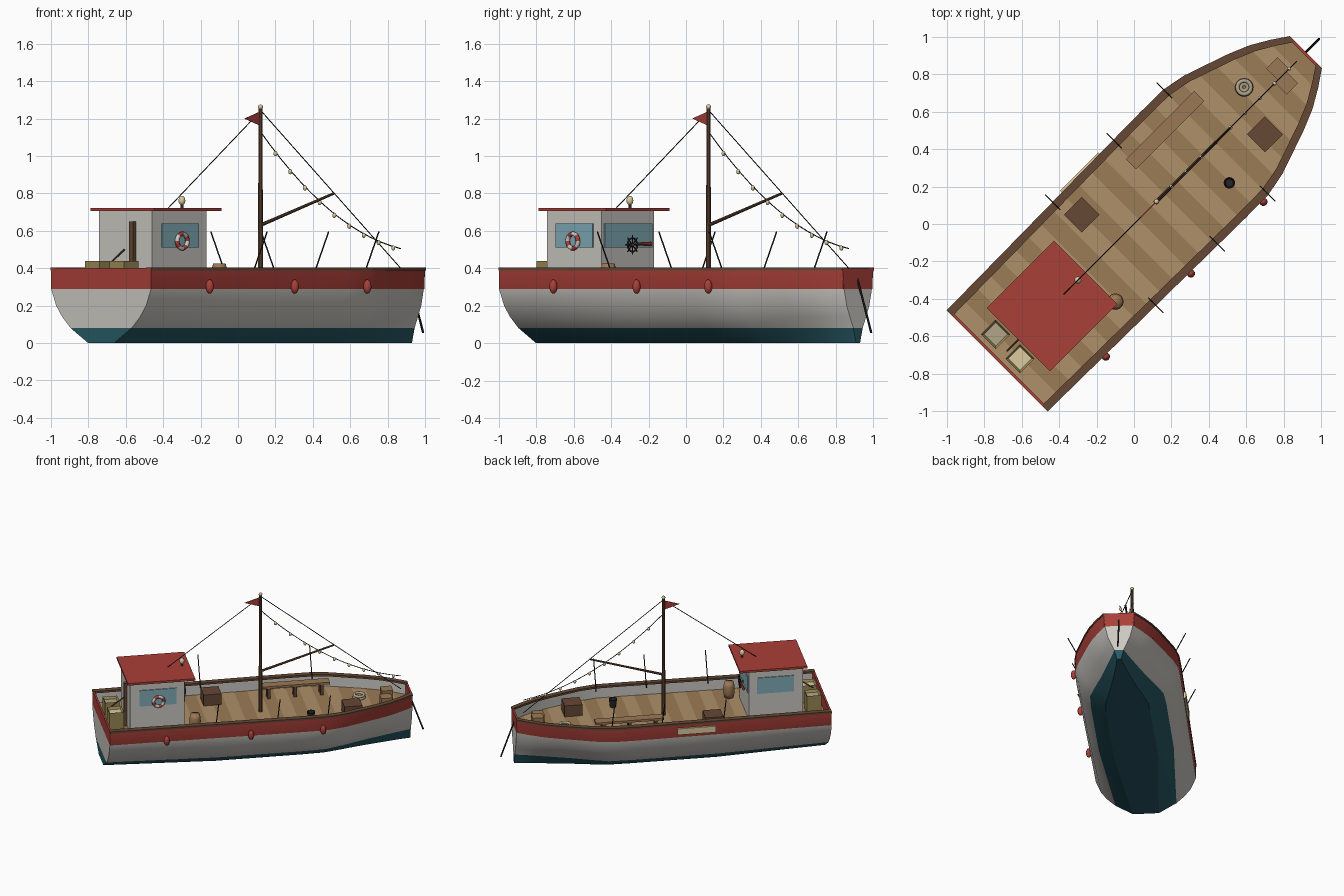
import bpy, bmesh, math
from mathutils import Vector, Matrix

if "Cube" in bpy.data.objects:
    bpy.data.objects.remove(bpy.data.objects["Cube"])

# Built along a local axis (bow = +x, port = +y), then turned 45 degrees at the end
def mat(name, r, g, b):
    m = bpy.data.materials.new(name)
    m.diffuse_color = (r, g, b, 1)
    m.use_nodes = True
    m.node_tree.nodes["Principled BSDF"].inputs["Base Color"].default_value = m.diffuse_color
    return m

RED = mat("red", .40, .05, .04)
WHITE = mat("off_white", .60, .58, .54)
TEAL = mat("teal", .02, .10, .13)
BROWN = mat("brown", .13, .065, .035)
WOOD = mat("wood", .33, .19, .09)
PLANK_A = mat("plank_light", .42, .28, .14)
PLANK_B = mat("plank_dark", .33, .20, .09)
GLASS = mat("glass", .22, .42, .48)
BLACK = mat("black", .02, .02, .02)
CREAM = mat("cream", .72, .60, .35)
OLIVE = mat("olive", .32, .25, .09)
ROPE = mat("rope", .45, .38, .26)

def finish(name, bm, mats, smooth=False):
    bmesh.ops.recalc_face_normals(bm, faces=bm.faces)
    me = bpy.data.meshes.new(name)
    bm.to_mesh(me)
    bm.free()
    for m in mats:
        me.materials.append(m)
    for p in me.polygons:
        p.use_smooth = smooth
    o = bpy.data.objects.new(name, me)
    bpy.context.collection.objects.link(o)
    return o

def box(name, x0, x1, y0, y1, z0, z1, m):
    bm = bmesh.new()
    M = Matrix.Translation(((x0+x1)/2, (y0+y1)/2, (z0+z1)/2)) @ Matrix.Diagonal((x1-x0, y1-y0, z1-z0, 1))
    bmesh.ops.create_cube(bm, size=1, matrix=M)
    return finish(name, bm, [m])

def rod(name, a, b, r, m, r2=None, n=8):
    a, b = Vector(a), Vector(b)
    d = b - a
    M = Matrix.Translation((a+b)/2) @ d.to_track_quat('Z', 'Y').to_matrix().to_4x4()
    bm = bmesh.new()
    bmesh.ops.create_cone(bm, cap_ends=True, segments=n, radius1=r, radius2=r if r2 is None else r2,
                          depth=d.length, matrix=M)
    return finish(name, bm, [m])

def ball(name, c, r, m, rz=None):
    bm = bmesh.new()
    bmesh.ops.create_uvsphere(bm, u_segments=12, v_segments=8, radius=1,
                              matrix=Matrix.Translation(c) @ Matrix.Diagonal((r, r, rz or r, 1)))
    return finish(name, bm, [m], True)

def lathe(name, c, profile, mats, axis='Z', n=20, closed=False, band=lambda i: 0, smooth=True):
    bm = bmesh.new()
    R = {'Z': Matrix(), 'X': Matrix.Rotation(math.pi/2, 4, 'Y'), 'Y': Matrix.Rotation(math.pi/2, 4, 'X')}[axis]
    rings = [[bm.verts.new(Vector(c) + R @ Vector((r*math.cos(t), r*math.sin(t), z))) for r, z in profile]
             for t in (2*math.pi*i/n for i in range(n))]
    k = len(profile)
    for i in range(n):
        for j in range(k if closed else k-1):
            f = bm.faces.new((rings[i][j], rings[(i+1) % n][j], rings[(i+1) % n][(j+1) % k], rings[i][(j+1) % k]))
            f.material_index = band(i)
    if not closed:
        bm.faces.new([r[0] for r in rings])
        bm.faces.new([r[-1] for r in rings])
    return finish(name, bm, mats, smooth)

def torus(name, c, R, r, mats, axis='Z', n=24, band=lambda i: 0):
    prof = [(R + r*math.cos(a), r*math.sin(a)) for a in (2*math.pi*j/8 for j in range(8))]
    return lathe(name, c, prof, mats, axis, n, True, band)

# Hull plan curve and cross-section ratios
PLAN = [(-1.035, .378), (-.5, .384), (0, .39), (.45, .395), (.62, .393), (.75, .368),
        (.89, .32), (1.0, .282), (1.11, .236), (1.21, .178), (1.3, .117)]
LEVELS = [0, .08, .14, .2, .29, .40]
SEC = [(-1.035, (.26, .61, .78, .90, 1, 1)), (-.2, (.43, .73, .85, .93, 1, 1)),
       (.6, (.42, .72, .85, .93, 1, 1)), (1.3, (.13, .30, .52, .73, .9, 1))]

def lerp(table, u):
    for (a, p), (b, q) in zip(table, table[1:]):
        if u <= b + 1e-6:
            t = (u-a)/(b-a)
            return tuple(i+(j-i)*t for i, j in zip(p, q)) if isinstance(p, tuple) else p+(q-p)*t

def half(u):
    return lerp(PLAN, u)

us = sorted({p[0] for p in PLAN} | {-.8, -.2, .25})
bm = bmesh.new()
rows = []
for u in us:
    w, s = half(u), lerp(SEC, u)
    pts = [(w*k, z) for k, z in zip(s, LEVELS)] + [(w-.02, .40), (w-.02, .29)]
    rows.append([[bm.verts.new((u, sg*y, z)) for y, z in pts] for sg in (1, -1)])
IDX = [1, 0, 0, 0, 2, 2, 0]
for A, B in zip(rows, rows[1:]):
    for sd in (0, 1):
        for j in range(7):
            f = bm.faces.new((A[sd][j], B[sd][j], B[sd][j+1], A[sd][j+1]))
            f.material_index = IDX[j]
            f.smooth = True
    bm.faces.new((A[0][0], B[0][0], B[1][0], A[1][0])).material_index = 1
for E in (rows[0], rows[-1]):
    for j in range(5):
        bm.faces.new((E[0][j], E[0][j+1], E[1][j+1], E[1][j])).material_index = IDX[j]
hull = finish("hull", bm, [WHITE, TEAL, RED], True)
bpy.context.view_layer.objects.active = hull
hull.select_set(True)
bpy.ops.object.shade_smooth_by_angle(angle=math.radians(25))
box("stern_bulwark", -1.034, -1.02, -.37, .37, .29, .40, RED)
box("bow_bulwark", 1.285, 1.299, -.112, .112, .29, .40, RED)

# Deck of crosswise planks
bm = bmesh.new()
n = 24
for i in range(n):
    a, b = -1.03 + 2.325*i/n, -1.03 + 2.325*(i+1)/n
    f = bm.faces.new([bm.verts.new((u, s*(half(u)-.015), .30)) for u, s in ((a, -1), (b, -1), (b, 1), (a, 1))])
    f.material_index = i % 2
finish("deck_planks", bm, [PLANK_A, PLANK_B])

# Gunwale caps
for sg, nm in ((1, "port"), (-1, "starboard")):
    bm = bmesh.new()
    rings = [[bm.verts.new((u, sg*(half(u)+o), z)) for o, z in ((.004, .388), (.004, .403), (-.04, .403), (-.04, .388))]
             for u in us]
    for A, B in zip(rings, rings[1:]):
        for j in range(4):
            bm.faces.new((A[j], B[j], B[(j+1) % 4], A[(j+1) % 4]))
    bm.faces.new(rings[0])
    bm.faces.new(rings[-1])
    finish(nm + "_gunwale", bm, [BROWN])
    for u in (-.225, .24, .62):
        rod(nm + "_fishing_rod", (u, sg*.335, .37), (u, sg*.445, .595), .004, BLACK, n=6)

# Wheelhouse
box("wheelhouse", -.85, -.44, -.2, .2, .30, .705, WHITE)
box("wheelhouse_roof", -.875, -.365, -.24, .24, .705, .722, RED)
for sg in (1, -1):
    box("side_window", -.78, -.50, sg*.203-.004, sg*.203+.004, .51, .64, GLASS)
box("front_window", -.441, -.433, -.18, .18, .51, .64, GLASS)
box("door_post", -.875, -.852, -.08, -.05, .30, .65, BROWN)
rod("tiller", (-.96, 0, .43), (-.86, 0, .50), .005, BROWN)
torus("life_ring", (-.638, -.217, .545), .039, .012, [RED, WHITE], 'Y', 24, lambda i: i//3 % 2)
torus("steering_wheel", (-.405, 0, .525), .036, .005, [BLACK], 'X')
for i in range(4):
    a = math.pi*i/4
    d = Vector((0, math.cos(a), math.sin(a)))*.052
    c = Vector((-.405, 0, .525))
    rod("wheel_spoke", c-d, c+d, .0035, BLACK, n=6)
rod("wheel_axle", (-.435, 0, .525), (-.40, 0, .525), .009, BROWN)
rod("horn", (-.41, .03, .53), (-.41, .145, .53), .007, RED, .012)
rod("lamp_stem", (-.424, 0, .72), (-.424, 0, .745), .008, BROWN)
ball("roof_lamp", (-.424, 0, .762), .019, CREAM, .025)

# Mast, boom, stays and pennant
rod("mast", (.17, 0, .30), (.17, 0, 1.255), .015, BROWN, .010, 10)
ball("mast_cap", (.17, 0, 1.262), .014, CREAM)
rod("boom", (.17, 0, .63), (.725, 0, .80), .010, BROWN, .007)
rod("forestay", (.17, 0, 1.245), (1.23, 0, .40), .003, BLACK, n=6)
rod("backstay", (.17, 0, 1.24), (-.53, 0, .72), .003, BLACK, n=6)
bm = bmesh.new()
v = [bm.verts.new(p) for p in ((.16, -.003, 1.235), (.16, -.003, 1.165), (.05, -.003, 1.2))]
w = bmesh.ops.extrude_face_region(bm, geom=[bm.faces.new(v)])
bmesh.ops.translate(bm, vec=(0, .006, 0), verts=[e for e in w["geom"] if isinstance(e, bmesh.types.BMVert)])
finish("pennant", bm, [RED])

# Sagging light string
def string(t):
    return Vector((.17+1.06*t, 0, 1.13-.625*t-.44*t*(1-t)))
for i in range(14):
    rod("light_cord", string(i/14), string((i+1)/14), .003, BLACK, n=6)
for i in range(9):
    ball("light_bulb", string(.107+i*.105)-Vector((0, 0, .008)), .011, CREAM, .014)

# Outside fittings
for u in (-.608, .028, .573):
    ball("fender", (u, -half(u)-.012, .302), .022, RED, .038)
box("side_board", -.155, .135, .385, .405, .315, .365, CREAM)
rod("bow_anchor_bar", (1.29, 0, .36), (1.40, 0, .055), .006, BLACK)

# Cargo on deck
def crate(name, u, v, s, h, m, inner=None):
    bm = bmesh.new()
    bmesh.ops.create_cube(bm, size=1, matrix=Matrix.Translation((u, v, .30+h/2)) @ Matrix.Diagonal((s, s, h, 1)))
    if inner:
        top = [max(bm.faces, key=lambda f: f.calc_center_median().z)]
        bmesh.ops.inset_region(bm, faces=top, thickness=.015)
        bmesh.ops.translate(bm, vec=(0, 0, -.02), verts=top[0].verts)
        top[0].material_index = 1
    finish(name, bm, [m, inner or m])
crate("port_fish_crate", -.94, .106, .11, .14, OLIVE, ROPE)
crate("starboard_fish_crate", -.94, -.078, .11, .14, OLIVE, CREAM)
crate("fore_chest", .834, -.156, .135, .09, BROWN)
crate("aft_chest", -.163, .233, .135, .09, BROWN)
crate("bow_box_port", 1.13, .045, .085, .09, WOOD)
crate("bow_box_starboard", 1.11, -.045, .085, .07, WOOD)
lathe("barrel", (-.364, -.223, .30), [(.034, 0), (.041, .03), (.044, .062), (.041, .095), (.034, .125)], [WOOD], n=14)
lathe("bucket", (.516, -.205, .30), [(.023, 0), (.031, .065), (.026, .065), (.02, .02)], [BLACK], n=14, smooth=False)
for R, z in ((.038, .311), (.036, .329), (.018, .311)):
    torus("rope_coil", (.933, .10, z), R, .011, [ROPE])
box("bench_seat", .215, .73, .20, .275, .385, .402, WOOD)
for u in (.27, .47, .67):
    for v in (.215, .26):
        box("bench_leg", u-.012, u+.012, v-.01, v+.01, .30, .386, BROWN)

# Turn the whole boat onto the diagonal
for o in bpy.data.objects:
    o.data.transform(Matrix.Rotation(math.pi/4, 4, 'Z'))
